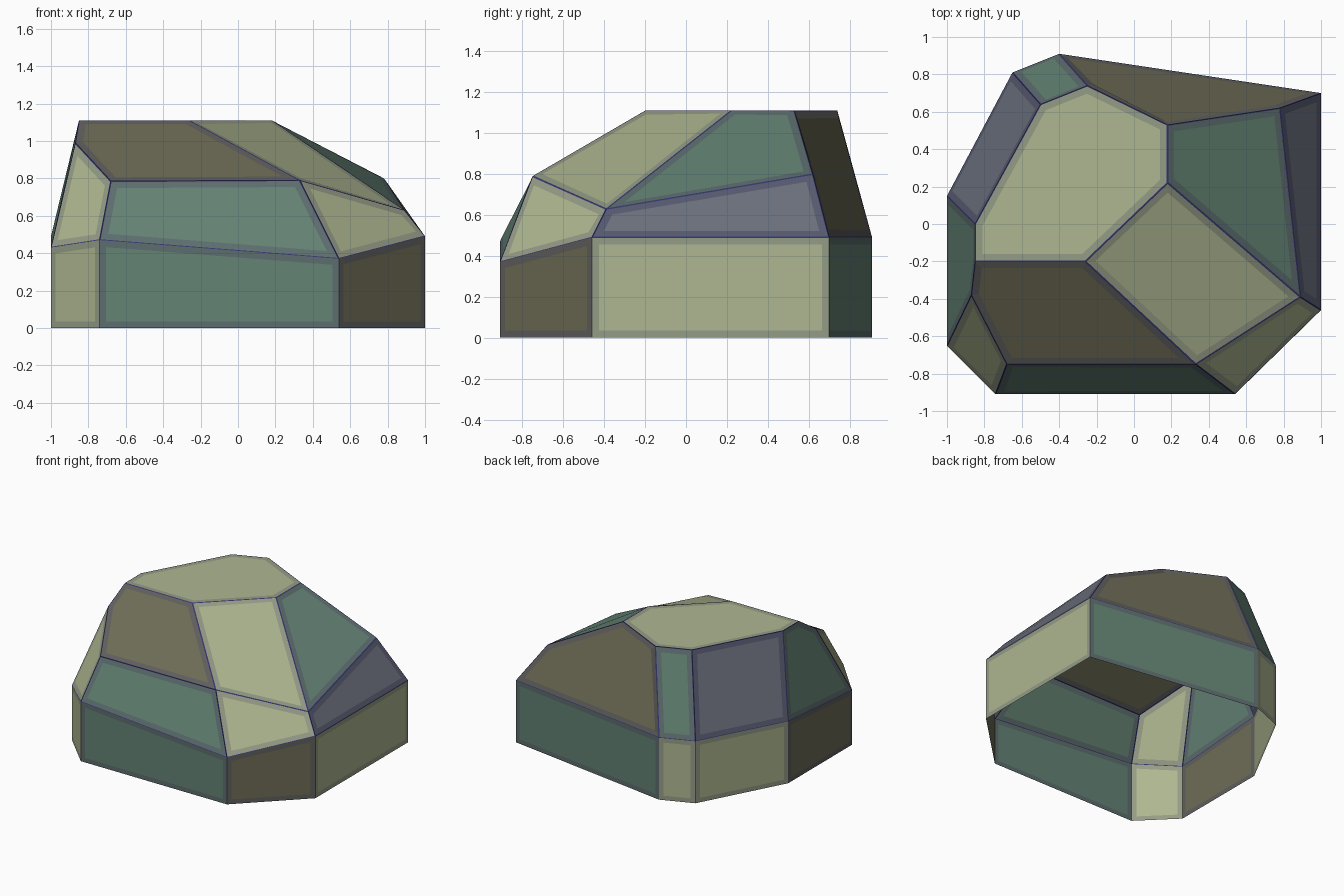
import bpy, bmesh
from mathutils import Vector

if "Cube" in bpy.data.objects:
    bpy.data.objects.remove(bpy.data.objects["Cube"])


def srgb(r, g, b):
    def lin(c):
        c /= 255
        return c / 12.92 if c <= 0.04045 else ((c + 0.055) / 1.055) ** 2.4
    return (lin(r), lin(g), lin(b), 1)


# Fill colours, then a matching border colour for each, then the edge line
COLOURS = [
    ("light_olive", (174, 183, 145)), ("dark_olive", (110, 108, 86)),
    ("teal", (100, 131, 116)), ("slate", (107, 112, 124)),
    ("light_olive_border", (149, 156, 134)), ("dark_olive_border", (96, 95, 94)),
    ("teal_border", (93, 109, 110)), ("slate_border", (86, 89, 110)),
    ("edge_navy", (54, 55, 112)),
]
MATERIALS = []
for name, rgb in COLOURS:
    mat = bpy.data.materials.new(name)
    mat.diffuse_color = srgb(*rgb)
    mat.use_nodes = True
    mat.node_tree.nodes["Principled BSDF"].inputs["Base Color"].default_value = mat.diffuse_color
    MATERIALS.append(mat)
LIGHT, DARK, TEAL, SLATE = range(4)
EDGE = 8

# Footprint corners, each with the height of the wall top there
RIM = [(-1, -.65, .43), (-.74, -.91, .47), (.54, -.91, .37), (1, -.46, .49),
       (1, .70, .49), (-.40, .91, .49), (-.65, .81, .49), (-1, .15, .49)]
# Break points between the rim and the flat top
CROWN = [(-.87, -.38, .99), (-.68, -.75, .785), (.33, -.75, .79),
         (.89, -.39, .63), (.78, .62, .80)]
# Corners of the flat top
TOP = [(x, y, 1.11) for x, y in
       [(.18, .53), (-.25, .74), (-.50, .64), (-.85, 0),
        (-.85, -.20), (-.26, -.20), (.18, .22)]]


def facet_shell(name, points, facets, line):
    """Open shell of flat facets, each with a border and an optional edge line."""
    bm = bmesh.new()
    verts = [bm.verts.new(p) for p in points]
    for colour, ids in facets:
        face = bm.faces.new([verts[i] for i in ids])
        face.material_index = colour
        face.normal_update()
        if face.normal.dot(face.calc_center_median() - Vector((0, 0, .2))) < 0:
            face.normal_flip()
    fills = list(bm.faces)
    if line:
        ring = bmesh.ops.inset_individual(bm, faces=fills, thickness=line,
                                          use_even_offset=True)["faces"]
        for f in ring:
            f.material_index = EDGE
    colour_of = {f: f.material_index for f in fills}
    ring = bmesh.ops.inset_individual(bm, faces=fills, thickness=.035,
                                      use_even_offset=True)["faces"]
    inner = set(fills)
    for f in ring:
        # the border takes the colour paired with the fill it surrounds
        fill = next(g for e in f.edges for g in e.link_faces if g in inner)
        f.material_index = colour_of[fill] + 4
    mesh = bpy.data.meshes.new(name)
    bm.to_mesh(mesh)
    bm.free()
    for mat in MATERIALS:
        mesh.materials.append(mat)
    obj = bpy.data.objects.new(name, mesh)
    bpy.context.collection.objects.link(obj)
    return obj


# Upright walls, open at the bottom
n = len(RIM)
wall_colours = [LIGHT, TEAL, DARK, LIGHT, TEAL, LIGHT, LIGHT, DARK]
walls = [(c, (i, (i + 1) % n, (i + 1) % n + n, i + n))
         for i, c in enumerate(wall_colours)]
facet_shell("base_walls", [(x, y, 0) for x, y, z in RIM] + RIM, walls, 0)

# Sloping facets and flat top
slopes = [
    (LIGHT, (13, 14, 15, 16, 17, 18, 19)),   # flat top
    (DARK, (17, 8, 9, 10, 18)),              # front upper
    (TEAL, (1, 2, 10, 9)),                   # front lower
    (LIGHT, (0, 1, 9, 8)),                   # front left
    (LIGHT, (18, 10, 11, 19)),               # front right upper
    (LIGHT, (2, 3, 11, 10)),                 # front right lower
    (TEAL, (19, 11, 12, 13)),                # right upper
    (SLATE, (3, 4, 12, 11)),                 # right lower
    (DARK, (4, 5, 14, 13, 12)),              # back
    (TEAL, (5, 6, 15, 14)),                  # back left, narrow
    (SLATE, (6, 7, 16, 15)),                 # back left, wide
    (TEAL, (7, 0, 8, 17, 16)),               # left
]
facet_shell("upper_facets", RIM + CROWN + TOP, slopes, .005)
